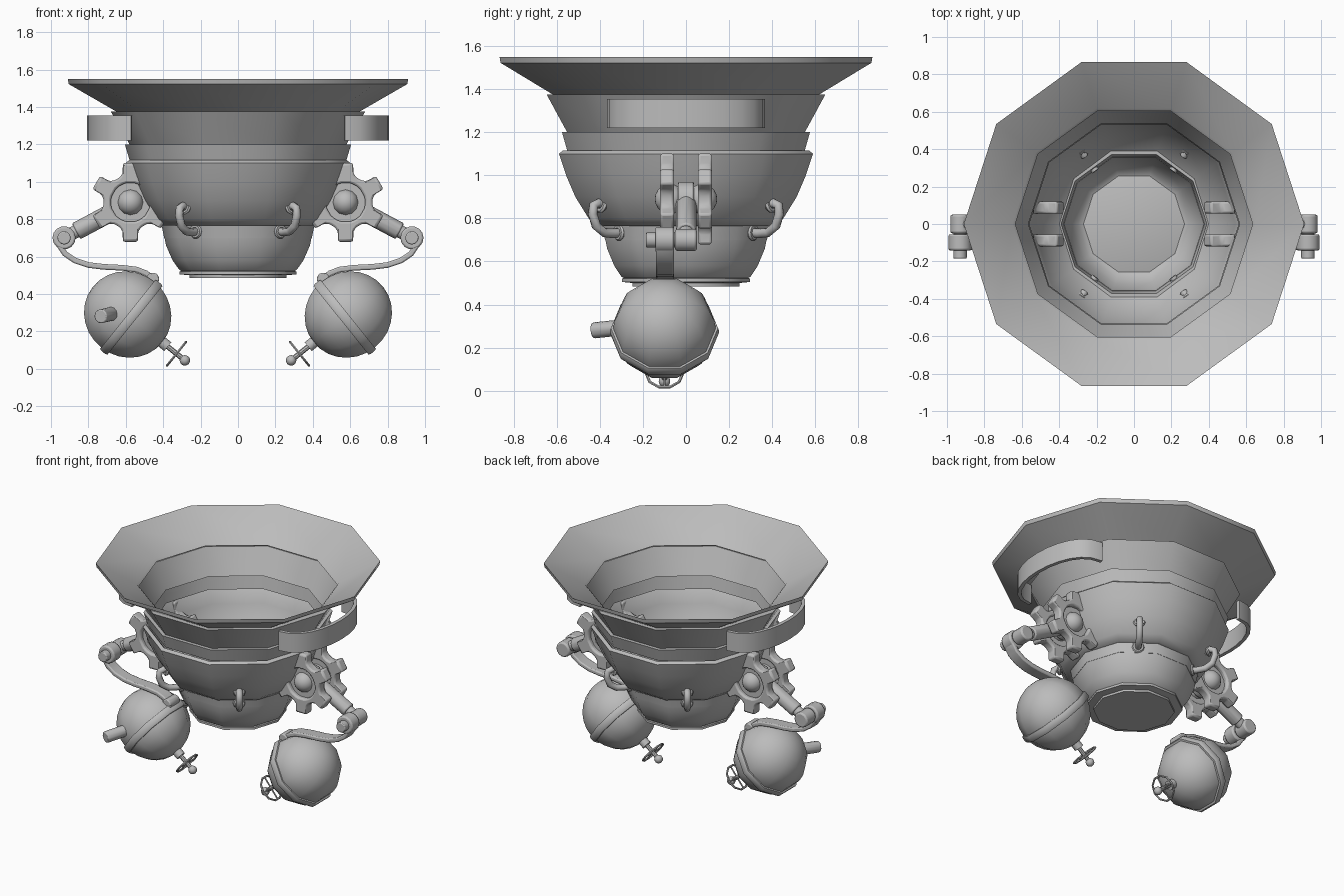
import bpy, bmesh, math
from mathutils import Vector

if "Cube" in bpy.data.objects:
    bpy.data.objects.remove(bpy.data.objects["Cube"])

grey = bpy.data.materials.new("grey_metal")
grey.diffuse_color = (0.5, 0.5, 0.5, 1)
grey.use_nodes = True
grey.node_tree.nodes["Principled BSDF"].inputs["Base Color"].default_value = grey.diffuse_color


def finish(name, bm, bevel=0):
    bmesh.ops.recalc_face_normals(bm, faces=bm.faces)
    me = bpy.data.meshes.new(name)
    bm.to_mesh(me)
    bm.free()
    ob = bpy.data.objects.new(name, me)
    bpy.context.collection.objects.link(ob)
    me.materials.append(grey)
    if bevel:
        m = ob.modifiers.new("bevel", 'BEVEL')
        m.width, m.segments, m.limit_method = bevel, 2, 'ANGLE'
    return ob


def lathe(name, prof, n=10, at=(0, 0, 0), axis=(0, 0, 1), closed=False, bevel=0):
    """Spin (radius, height) points about an axis; closed makes a shell loop."""
    bm = bmesh.new()
    q = Vector(axis).to_track_quat('Z', 'Y')
    rings = []
    for r, h in prof:
        if r == 0:
            rings.append([bm.verts.new(Vector(at) + q @ Vector((0, 0, h)))] * n)
            continue
        rings.append([bm.verts.new(Vector(at) + q @ Vector(
            (r * math.cos(math.tau * i / n), r * math.sin(math.tau * i / n), h)))
            for i in range(n)])
    pairs = list(zip(rings, rings[1:]))
    if closed:
        pairs.append((rings[-1], rings[0]))
    for a, b in pairs:
        for i in range(n):
            j = (i + 1) % n
            vs = list(dict.fromkeys((a[i], a[j], b[j], b[i])))
            if len(vs) > 2:
                bm.faces.new(vs)
    return finish(name, bm, bevel)


def rod(name, a, b, r, n=12, bevel=0):
    d = Vector(b) - Vector(a)
    return lathe(name, [(0, 0), (r, 0), (r, d.length), (0, d.length)], n, a, d, bevel=bevel)


def ball(name, at, r, n=12, axis=(0, 0, 1), rings=10):
    prof = [(0, -r)] + [(r * math.sin(math.pi * k / rings), -r * math.cos(math.pi * k / rings))
                        for k in range(1, rings)] + [(0, r)]
    return lathe(name, prof, n, at, axis)


def hoop(name, at, axis, r, tube, n=10, m=6):
    prof = [(r + tube * math.cos(math.tau * k / m), tube * math.sin(math.tau * k / m))
            for k in range(m)]
    return lathe(name, prof, n, at, axis, closed=True)


def ribbon(name, pts, thick, lo, hi, place, bevel=0):
    """Thicken a flat path and extrude it from lo to hi."""
    bm = bmesh.new()
    pts = [Vector(p) for p in pts]
    secs = []
    for i, p in enumerate(pts):
        t = (pts[min(i + 1, len(pts) - 1)] - pts[max(i - 1, 0)]).normalized()
        o = Vector((-t.y, t.x)) * thick / 2
        secs.append([bm.verts.new(place(*c, w)) for c, w in
                     ((p + o, lo), (p + o, hi), (p - o, hi), (p - o, lo))])
    for a, b in zip(secs, secs[1:]):
        for k in range(4):
            l = (k + 1) % 4
            bm.faces.new((a[k], a[l], b[l], b[k]))
    bm.faces.new(secs[0])
    bm.faces.new(secs[-1])
    return finish(name, bm, bevel)


def gear(name, cx, cz, y0, y1):
    """Six-toothed open ring with its axis along y."""
    bm = bmesh.new()
    tooth = ((-24, .145), (-15, .16), (-11, .215), (11, .215), (15, .16), (24, .145))
    loops = []
    for k in range(6):
        for da, r in tooth:
            a = math.radians(30 + 60 * k + da)
            c, s = math.cos(a), math.sin(a)
            loops.append([bm.verts.new((cx + q * c, y, cz + q * s))
                          for q, y in ((r, y0), (r, y1), (.105, y1), (.105, y0))])
    for i, a in enumerate(loops):
        b = loops[(i + 1) % len(loops)]
        for k in range(4):
            l = (k + 1) % 4
            bm.faces.new((a[k], a[l], b[l], b[k]))
    return finish(name, bm, .012)


# Stacked ten-sided body
lathe("flange", [(.91, 1.55), (.905, 1.522), (.65, 1.375), (.635, 1.385), (.65, 1.40)], closed=True)
lathe("upper_ring", [(.68, 1.375), (.58, 1.2), (.565, 1.2), (.645, 1.375)], closed=True)
lathe("middle_ring", [(.605, 1.2), (.578, 1.11), (.56, 1.11), (.575, 1.2)], closed=True)
bowl = lathe("main_bowl", [(.60, 1.115), (.62, 1.10), (.585, 1.0), (.54, .9), (.475, .8), (.43, .765),
                           (.40, .765), (.45, .81), (.515, .91), (.56, 1.01), (.585, 1.10)], closed=True)
bowl.scale.x = .97
lathe("neck", [(.41, .775), (.395, .70), (.375, .70), (.39, .775)], closed=True)
lathe("lower_bowl", [(.395, .71), (.385, .66), (.35, .58), (.315, .53), (.29, .515),
                     (.27, .525), (.30, .54), (.335, .60), (.365, .66), (.375, .71)], closed=True)
lathe("base_disc", [(0, .525), (.30, .525), (.312, .52), (.312, .505), (.26, .50), (.26, .485), (0, .485)])

# Four hooks on the diagonal facets
for a in (54, 126, 234, 306):
    c, s = math.cos(math.radians(a)), math.sin(math.radians(a))
    cu = bpy.data.curves.new("hook", 'CURVE')
    cu.dimensions, cu.bevel_depth, cu.bevel_resolution, cu.use_fill_caps = '3D', .022, 2, True
    path = [(.45, .85), (.50, .872), (.53, .86), (.535, .82), (.515, .765), (.47, .735), (.42, .73), (.35, .735)]
    sp = cu.splines.new('POLY')
    sp.points.add(len(path) - 1)
    for pt, (r, z) in zip(sp.points, path):
        pt.co = (r * c, r * s, z, 1)
    sp.use_smooth = True
    cu.materials.append(grey)
    bpy.context.collection.objects.link(bpy.data.objects.new("hook", cu))
    hoop("hook_collar", (.485 * c, .485 * s, .862), (c, s, .3), .028, .012)
    hoop("hook_collar", (.385 * c, .385 * s, .735), (c, s, 0), .028, .012)

for sx in (-1, 1):
    # Curved side handle
    arc = [math.radians(-90 + 15 * k) for k in range(13)]
    ribbon("handle", [(sx * (.57 + .225 * max(math.cos(t), 0) ** .8), .355 * math.sin(t)) for t in arc],
           .025, 1.22, 1.355, lambda u, v, w: (u, v, w))

    # Paired gears with hub and axle
    gx, gz = sx * .575, .89
    for sy in (-1, 1):
        gear("gear", gx, gz, sy * .055, sy * .12)
        rod("gear_web", (gx, sy * .065, gz), (gx, sy * .09, gz), .108, 16)
        ball("gear_hub", (gx, sy * .075, gz), .07, 12, (0, 1, 0))
    rod("axle_disc", (gx, -.06, gz), (gx, .06, gz), .05, 16)
    rod("link_disc", (gx, -.037, gz), (gx, .037, gz), .08, 16, .008)

    # Link rod and elbow
    ex, ez = sx * .93, .70
    rod("link_rod", (gx, 0, gz), (sx * .865, 0, .735), .048, 12, .008)
    rod("link_neck", (sx * .85, 0, .743), (ex, 0, ez), .035)
    rod("elbow", (ex, -.05, ez), (ex, .05, ez), .052, 14, .01)
    rod("elbow_joint", (ex, -.142, ez), (ex, -.055, ez), .062, 14, .01)
    rod("elbow_bolt", (ex, -.185, ez), (ex, -.03, ez), .036, 12, .006)

    # Curved strap down to the pod
    strap = [(.955, .70), (.955, .66), (.925, .615), (.87, .578), (.80, .555), (.72, .545),
             (.62, .54), (.54, .53), (.49, .51), (.455, .48)]
    ribbon("strap", [(sx * x, z) for x, z in strap], .03, -.14, -.055,
           lambda u, v, w: (u, w, v), .008)
    rod("strap_pin", (sx * .455, -.15, .48), (sx * .455, -.045, .48), .034, 12, .006)

    # Round pod, tilted towards the centre line
    c = Vector((sx * .59, -.10, .29))
    ax = Vector((-sx * .78, 0, -.625)).normalized()
    ball("pod", c, .238, 10, ax, 14)
    lathe("pod_band", [(.225, .0), (.248, .0), (.252, .012), (.252, .038), (.246, .05), (.22, .05)],
          10, c, ax, closed=True)

    # Stem, ring and tip under the pod
    rod("stem_collar", c + ax * .21, c + ax * .275, .032, 10)
    rod("stem", c + ax * .25, c + ax * .39, .014, 8)
    ball("stem_tip", c + ax * .392, .028, 10)
    hoop("stem_ring", c + ax * .335, ax, .085, .007)
    side = Vector((0, 1, 0))
    for d in (side, ax.cross(side)):
        rod("ring_spoke", c + ax * .335 - d * .083, c + ax * .335 + d * .083, .005, 6)

# Stub on one pod only
rod("pod_stub", (-.65, -.24, .30), (-.735, -.43, .28), .038, 12, .006)

# Smooth faces, keeping hard edges
bpy.ops.object.select_all(action='DESELECT')
for ob in bpy.context.collection.objects:
    if ob.type == 'MESH':
        ob.select_set(True)
        bpy.context.view_layer.objects.active = ob
bpy.ops.object.shade_smooth_by_angle(angle=math.radians(40))
